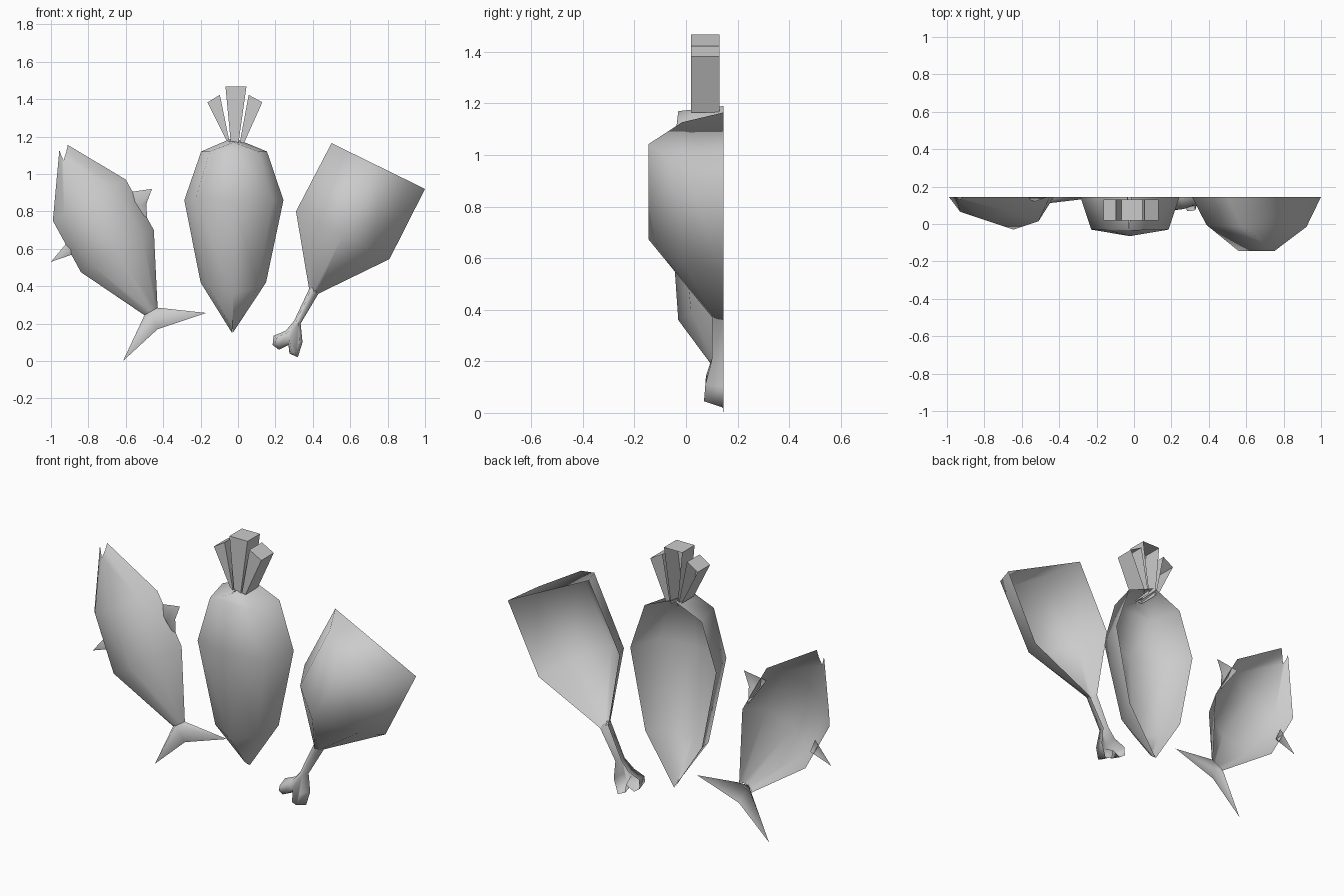
import bpy, bmesh, math

cube = bpy.data.objects.get("Cube")
if cube:
    bpy.data.objects.remove(cube, do_unlink=True)

mat = bpy.data.materials.new("plain_grey")
mat.use_nodes = True
mat.diffuse_color = (0.6, 0.6, 0.6, 1)
mat.node_tree.nodes["Principled BSDF"].inputs["Base Color"].default_value = (0.6, 0.6, 0.6, 1)

BACK = 0.145  # plane of the open back


def finish(name, bm, angle=180):
    """Face the shell forward, shade it and add it to the scene."""
    bmesh.ops.remove_doubles(bm, verts=bm.verts, dist=0.0005)
    bmesh.ops.recalc_face_normals(bm, faces=bm.faces)
    bm.normal_update()
    if sum(f.normal.y * f.calc_area() for f in bm.faces) > 0:
        bmesh.ops.reverse_faces(bm, faces=bm.faces)
    me = bpy.data.meshes.new(name)
    bm.to_mesh(me)
    bm.free()
    me.materials.append(mat)
    me.shade_smooth()
    if angle < 180:
        me.set_sharp_from_angle(angle=math.radians(angle))
    ob = bpy.data.objects.new(name, me)
    bpy.context.collection.objects.link(ob)


def half_tube(name, sections, cap=False):
    """Loft of half rings: (rim a, rim b, inset of shoulders, shoulder y, ridge y, ridge rise)."""
    bm = bmesh.new()
    rows = []
    for (ax, az), (bx, bz), inset, y1, y2, rise in sections:
        row = []
        for t, y, dz in ((0, BACK, 0), (inset, y1, rise / 2), (0.5, y2, rise),
                         (1 - inset, y1, rise / 2), (1, BACK, 0)):
            row.append(bm.verts.new((ax + (bx - ax) * t, y, az + (bz - az) * t + dz)))
        rows.append(row)
    for a, b in zip(rows, rows[1:]):
        for i in range(4):
            bm.faces.new((a[i], a[i + 1], b[i + 1], b[i]))
    if cap:
        bm.faces.new(rows[0])
    finish(name, bm)


def fan(name, rim, tip):
    """Outline at the back drawn up to one raised point (x, z, y)."""
    bm = bmesh.new()
    vs = [bm.verts.new((x, BACK, z)) for x, z in rim]
    c = bm.verts.new((tip[0], tip[2], tip[1]))
    for i in range(len(vs)):
        bm.faces.new((vs[i], vs[(i + 1) % len(vs)], c))
    finish(name, bm)


# Root vegetable, top to tip
half_tube("root_vegetable", [
    ((-0.035, 1.19), (-0.015, 1.19), 0.25, 0.06, -0.03, -0.02),
    ((-0.197, 1.12), (0.155, 1.12), 0.13, -0.03, -0.036, 0.0),
    ((-0.287, 0.86), (0.243, 0.86), 0.11, -0.03, -0.065, 0.0),
    ((-0.20, 0.42), (0.15, 0.42), 0.13, 0.02, -0.03, -0.06),
    ((-0.032, 0.15), (-0.028, 0.15), 0.25, 0.12, 0.10, 0.035)])

# Leaf stalks: tapered troughs, open at the back and below
stalks = {
    "stalk_right": [(-0.062, 1.18), (-0.163, 1.383), (-0.097, 1.423), (-0.045, 1.17)],
    "stalk_middle": [(-0.038, 1.16), (-0.067, 1.467), (0.045, 1.467), (0.002, 1.16)],
    "stalk_left": [(0.010, 1.17), (0.057, 1.423), (0.130, 1.383), (0.032, 1.165)],
}
for name, pts in stalks.items():
    bm = bmesh.new()
    f = [bm.verts.new((x, 0.02, z)) for x, z in pts]
    b = [bm.verts.new((x, 0.13, z)) for x, z in pts]
    bm.faces.new(f)
    for i in range(3):
        bm.faces.new((f[i], b[i], b[i + 1], f[i + 1]))
    finish(name, bm, 30)

# Meat, from the flat cut end to the neck
half_tube("meat", [
    ((0.5, 1.165), (1.0, 0.92), 0.155, -0.015, -0.145, 0.0),
    ((0.31, 0.80), (0.81, 0.545), 0.155, -0.005, -0.145, 0.0),
    ((0.38, 0.385), (0.43, 0.36), 0.155, 0.12, 0.10, 0.0)], cap=True)

# Bone with a two-lobed knuckle: rim at the back, smaller raised outline in front
rim = [(0.43, 0.36), (0.335, 0.20), (0.345, 0.10), (0.32, 0.02), (0.275, 0.04), (0.27, 0.085),
       (0.22, 0.06), (0.185, 0.085), (0.19, 0.135), (0.255, 0.162), (0.30, 0.215), (0.38, 0.385)]
top = [(0.42, 0.385, 0.10), (0.325, 0.205, 0.10), (0.328, 0.11, 0.075), (0.31, 0.045, 0.07),
       (0.285, 0.055, 0.07), (0.275, 0.115, 0.09), (0.225, 0.08, 0.075), (0.20, 0.095, 0.075),
       (0.205, 0.125, 0.075), (0.265, 0.152, 0.08), (0.31, 0.21, 0.10), (0.395, 0.39, 0.10)]
bm = bmesh.new()
a = [bm.verts.new((x, BACK, z)) for x, z in rim]
b = [bm.verts.new((x, y, z)) for x, z, y in top]
for i in range(len(a) - 1):
    bm.faces.new((a[i], a[i + 1], b[i + 1], b[i]))
bmesh.ops.triangulate(bm, faces=[bm.faces.new(b)])
finish("bone", bm)

# Fish body, from the notched mouth to the tail root
half_tube("fish_body", [
    ((-0.955, 1.13), (-0.91, 1.155), 0.2, 0.14, 0.13, -0.07),
    ((-0.99, 0.75), (-0.60, 0.97), 0.155, 0.065, 0.02, 0.0),
    ((-0.84, 0.475), (-0.45, 0.70), 0.155, 0.015, -0.03, 0.0),
    ((-0.50, 0.245), (-0.43, 0.285), 0.155, 0.125, 0.11, 0.0)])

# Forked tail and fins
fan("fish_tail", [(-0.43, 0.285), (-0.17, 0.257), (-0.43, 0.17), (-0.615, 0.0), (-0.50, 0.245)],
    (-0.465, 0.265, 0.11))
fan("back_fin", [(-0.60, 0.90), (-0.46, 0.92), (-0.49, 0.84), (-0.485, 0.74)], (-0.53, 0.83, 0.12))
fan("belly_fin", [(-0.90, 0.65), (-1.0, 0.53), (-0.87, 0.575)], (-0.89, 0.60, 0.125))
